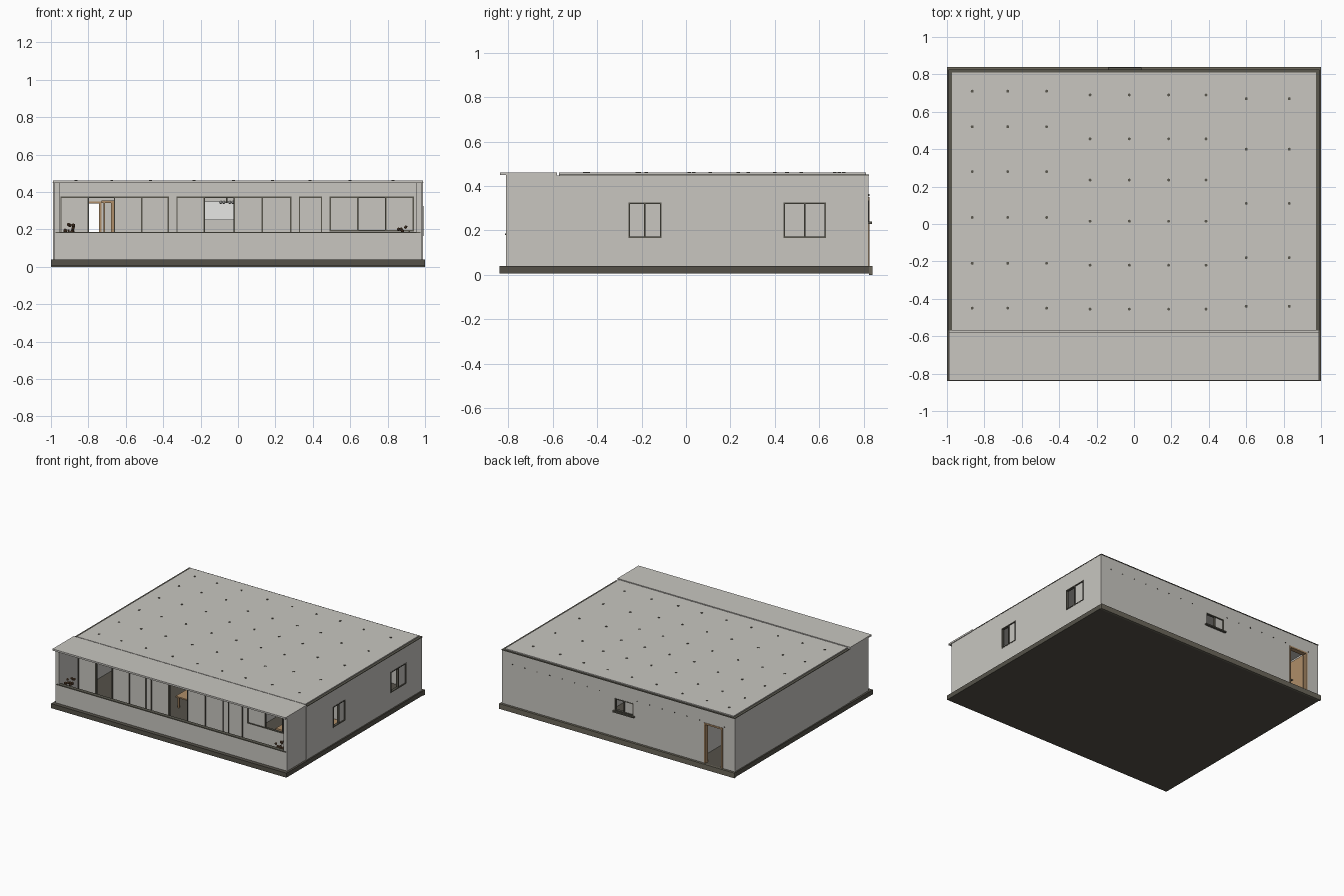
import bpy, bmesh, math, random
from mathutils import Matrix, Vector

random.seed(4)
cube = bpy.data.objects.get("Cube")
if cube:
    bpy.data.objects.remove(cube, do_unlink=True)


def material(name, rgb):
    m = bpy.data.materials.new(name)
    m.use_nodes = True
    col = (*rgb, 1)
    m.diffuse_color = col
    b = m.node_tree.nodes["Principled BSDF"]
    b.inputs["Base Color"].default_value = col
    b.inputs["Roughness"].default_value = 0.8
    return m


plaster = material("pale plaster", (0.58, 0.565, 0.53))
stone = material("dark stone", (0.09, 0.083, 0.066))
olive = material("olive trim", (0.15, 0.137, 0.105))
metal = material("dark frame", (0.1, 0.095, 0.075))
wood = material("light wood", (0.43, 0.27, 0.14))
white = material("white", (0.8, 0.8, 0.78))
brown = material("brown", (0.13, 0.07, 0.035))


def finish(name, bm, mat):
    me = bpy.data.meshes.new(name)
    bm.to_mesh(me)
    bm.free()
    me.materials.append(mat)
    ob = bpy.data.objects.new(name, me)
    bpy.context.collection.objects.link(ob)
    return ob


def boxes(name, mat, items):
    """One object made of boxes, each given as x, y and z ranges."""
    bm = bmesh.new()
    for x, y, z in items:
        size = Vector((x[1] - x[0], y[1] - y[0], z[1] - z[0]))
        mid = Vector((x[0] + x[1], y[0] + y[1], z[0] + z[1])) / 2
        bmesh.ops.create_cube(bm, size=1, matrix=Matrix.Translation(mid) @ Matrix.Diagonal((*size, 1)))
    return finish(name, bm, mat)


def place(along_x, u, d, z):
    return (u, d, z) if along_x else (d, u, z)


def wall(name, along_x, span, depth, top, openings):
    """Wall from the floor up, left open at (u0, u1, z0, z1)."""
    parts, u = [], span[0]
    for u0, u1, z0, z1 in openings:
        parts.append(place(along_x, (u, u0), depth, (FLOOR, top)))
        parts.append(place(along_x, (u0, u1), depth, (z1, top)))
        if z0 > FLOOR:
            parts.append(place(along_x, (u0, u1), depth, (FLOOR, z0)))
        u = u1
    parts.append(place(along_x, (u, span[1]), depth, (FLOOR, top)))
    return boxes(name, plaster, parts)


def window(name, along_x, opening, depth, bars, panes, mat=metal):
    """Border, upright bars and the closed panes of an opening."""
    u0, u1, z0, z1 = opening
    t = 0.007
    parts = [place(along_x, (u0, u1), depth, (z, z + t)) for z in (z0, z1 - t)]
    for u in [u0 + t / 2, *bars, u1 - t / 2]:
        parts.append(place(along_x, (u - t / 2, u + t / 2), depth, (z0, z1)))
    boxes(name + "_frame", mat, parts)
    mid = sum(depth) / 2
    if panes:
        boxes(name + "_panes", plaster,
              [place(along_x, p, (mid - 0.002, mid + 0.002), (z0 + t, z1 - t)) for p in panes])


FLOOR, TOP = 0.04, 0.447

# Base
boxes("base_slab", stone, [((-1, 1), (-0.84, 0.825), (0.005, FLOOR))])
boxes("back_base_strip", olive, [((-1, 1), (0.825, 0.84), (0, FLOOR))])

# Outer walls
side_windows = [(-0.26, -0.11, 0.165, 0.325), (0.44, 0.63, 0.165, 0.325)]
wall("right_side_wall", False, (-0.58, 0.822), (0.965, 0.99), TOP, side_windows)
wall("left_side_wall", False, (-0.58, 0.822), (-0.99, -0.965), TOP, [])
door = (-0.89, -0.73, FLOOR, 0.35)
back_window = (-0.13, 0.03, 0.24, 0.335)
wall("back_wall", True, (-0.965, 0.965), (0.797, 0.822), TOP, [door, back_window])
boxes("balcony_side_walls", plaster,
      [(x, (-0.81, -0.58), (FLOOR, 0.45)) for x in ((-0.985, -0.955), (0.955, 0.985))])

# Side windows, each with one sash slid open
for i, o in enumerate(side_windows):
    mid = (o[0] + o[1]) / 2
    window(f"side_window_{i + 1}", False, o, (0.972, 0.992), [mid], [(mid, o[1])])

# Back window with a sill
window("back_window", True, back_window, (0.805, 0.824), [-0.05], [(-0.13, -0.05)])
boxes("back_window_sill", metal, [((-0.14, 0.04), (0.81, 0.838), (0.23, 0.24))])

# Back door, standing open
boxes("back_door_frame", wood,
      [(x, (0.79, 0.826), (FLOOR, 0.35)) for x in ((-0.89, -0.878), (-0.742, -0.73))]
      + [((-0.89, -0.73), (0.79, 0.826), (0.338, 0.35))])
boxes("back_door_leaf", wood, [((-0.878, -0.87), (0.655, 0.8), (0.045, 0.335))])
boxes("back_door_handle", metal, [((-0.87, -0.86), (0.665, 0.69), (0.18, 0.186))])

# Recessed glazed front
groups = [
    ((-0.95, -0.37, 0.05, 0.375), [-0.80, -0.66, -0.515], 1),
    ((-0.33, 0.285, 0.05, 0.375), [-0.18, -0.02, 0.13], 1),
    ((0.325, 0.45, 0.05, 0.375), [], None),
    ((0.49, 0.94, 0.19, 0.375), [0.64, 0.79], 1),
]
wall("front_wall", True, (-0.965, 0.965), (-0.585, -0.56), TOP, [g[0] for g in groups])
for i, (o, bars, opened) in enumerate(groups):
    edges = [o[0], *bars, o[1]]
    panes = [p for k, p in enumerate(zip(edges, edges[1:])) if k != opened]
    window(f"front_glazing_{i + 1}", True, o, (-0.588, -0.57), bars, panes)

# Balcony front and handrail
boxes("balcony_front", plaster, [((-0.985, 0.985), (-0.81, -0.79), (FLOOR, 0.18))])
boxes("balcony_rail", metal, [((-0.975, 0.975), (-0.815, -0.785), (0.18, 0.187))])

# Roof with a dark edge ledge
boxes("main_roof", plaster, [((-0.972, 0.972), (-0.572, 0.81), (0.43, 0.46))])
boxes("balcony_roof", plaster, [((-0.99, 0.99), (-0.838, -0.58), (0.449, 0.462))])
boxes("roof_edge", metal,
      [(x, (-0.57, 0.825), (TOP, 0.452)) for x in ((-0.992, -0.972), (0.972, 0.992))]
      + [((-0.972, 0.972), (0.81, 0.825), (TOP, 0.452))])

# Small round roof caps
bm = bmesh.new()
fields = [
    ((-0.865, -0.675, -0.467), (0.71, 0.52, 0.28, 0.035, -0.21, -0.45)),
    ((-0.235, -0.025, 0.185, 0.385), (0.69, 0.455, 0.235, 0.015, -0.22, -0.455)),
    ((0.6, 0.83), (0.67, 0.4, 0.11, -0.18, -0.44)),
]
for xs, ys in fields:
    for x in xs:
        for y in ys:
            bmesh.ops.create_cone(bm, cap_ends=True, segments=8, radius1=0.008, radius2=0.008,
                                  depth=0.004, matrix=Matrix.Translation((x, y, 0.461)))
finish("roof_caps", bm, metal)

# Row of fixings on the back wall
bm = bmesh.new()
turn = Matrix.Rotation(math.pi / 2, 4, "X")
for k in range(18):
    x = 0.9 - k * 0.106
    if -0.16 < x < 0.06 or door[0] < x < door[1]:
        continue
    bmesh.ops.create_cone(bm, cap_ends=True, segments=8, radius1=0.004, radius2=0.004, depth=0.005,
                          matrix=Matrix.Translation((x, 0.823, 0.36)) @ turn)
finish("wall_fixings", bm, metal)

# Rooms
boxes("inner_walls", plaster, [
    ((-0.64, 0.965), (-0.03, -0.01), (FLOOR, 0.43)),
    ((-0.66, -0.64), (-0.2, 0.797), (FLOOR, 0.43)),
    ((0.39, 0.41), (-0.56, -0.03), (FLOOR, 0.43)),
    ((0.3, 0.32), (-0.01, 0.797), (FLOOR, 0.43)),
])
boxes("inner_door_frame", wood,
      [(x, (-0.215, -0.2), (FLOOR, 0.34)) for x in ((-0.72, -0.71), (-0.68, -0.66))]
      + [((-0.73, -0.66), (-0.215, -0.2), (0.34, 0.355))])
boxes("cabinet", white, [((-0.2, 0.1), (-0.1, -0.03), (FLOOR, 0.17)),
                         ((-0.2, 0.1), (-0.08, -0.03), (0.25, 0.35))])
boxes("table", wood, [((-0.25, 0.1), (-0.4, -0.25), (0.12, 0.13))]
      + [((x, x + 0.012), (y, y + 0.012), (FLOOR, 0.12)) for x in (-0.24, 0.08) for y in (-0.39, -0.27)])
boxes("bed", wood, [((0.6, 0.9), (-0.4, -0.04), (FLOOR, 0.11))])

# Hanging lamp
bm = bmesh.new()
for k in range(6):
    a = k * math.pi / 3
    pos = (-0.06 + 0.032 * math.cos(a), -0.35 + 0.032 * math.sin(a), 0.345)
    bmesh.ops.create_icosphere(bm, subdivisions=1, radius=0.01, matrix=Matrix.Translation(pos))
finish("lamp_shades", bm, white)
boxes("lamp_stem", metal, [((-0.063, -0.057), (-0.353, -0.347), (0.34, 0.43)),
                           ((-0.09, -0.03), (-0.352, -0.348), (0.34, 0.345)),
                           ((-0.062, -0.058), (-0.38, -0.32), (0.34, 0.345))])

# Potted plants on the balcony
for name, x, top in (("left", -0.905, 0.2), ("right", 0.885, 0.185)):
    bm = bmesh.new()
    bmesh.ops.create_cone(bm, cap_ends=True, segments=12, radius1=0.02, radius2=0.03, depth=0.1,
                          matrix=Matrix.Translation((x, -0.75, 0.09)))
    finish(name + "_plant_pot", bm, wood)
    bm = bmesh.new()
    for k in range(16):
        pos = Vector((x, -0.75, top)) + Vector([random.uniform(-0.03, 0.03) for _ in range(3)])
        bmesh.ops.create_icosphere(bm, subdivisions=1, radius=0.01, matrix=Matrix.Translation(pos))
    bmesh.ops.create_cone(bm, cap_ends=True, segments=6, radius1=0.006, radius2=0.004, depth=0.07,
                          matrix=Matrix.Translation((x, -0.75, top - 0.035)))
    finish(name + "_plant_leaves", bm, brown)
